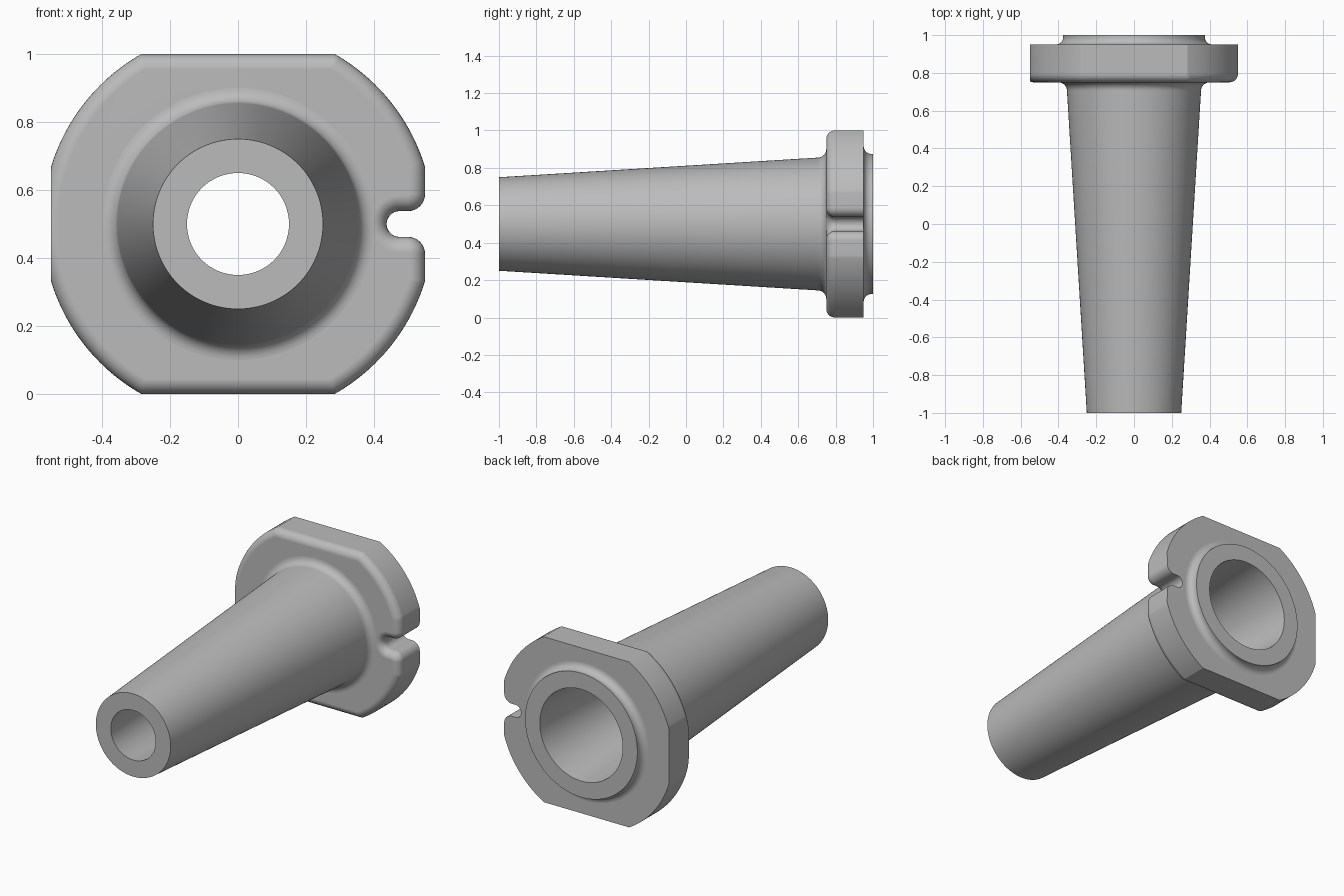
import bpy, bmesh
from math import sin, cos, pi, asin, acos, radians
from mathutils import Vector, Matrix

cube = bpy.data.objects.get("Cube")
if cube:
    bpy.data.objects.remove(cube)

AXIS_Z = 0.5                       # height of the nozzle axis
FRONT, BACK = 0.75, 0.95           # flange faces along y
R, FLAT_X, FLAT_Z = 0.575, 0.55, 0.5

metal = bpy.data.materials.new("plain grey")
metal.use_nodes = True
grey = (0.5, 0.5, 0.5, 1)
metal.diffuse_color = grey
metal.node_tree.nodes["Principled BSDF"].inputs["Base Color"].default_value = grey


def arc(cx, cy, r, start, end, n):
    return [(cx + r * cos(start + (end - start) * i / n),
             cy + r * sin(start + (end - start) * i / n)) for i in range(n + 1)]


def make_object(name, bm):
    bmesh.ops.recalc_face_normals(bm, faces=bm.faces)
    mesh = bpy.data.meshes.new(name)
    bm.to_mesh(mesh)
    bm.free()
    mesh.materials.append(metal)
    obj = bpy.data.objects.new(name, mesh)
    bpy.context.collection.objects.link(obj)
    return obj


def shade(obj):
    bpy.ops.object.select_all(action='DESELECT')
    obj.select_set(True)
    bpy.context.view_layer.objects.active = obj
    bpy.ops.object.shade_smooth_by_angle(angle=radians(28))
    mod = obj.modifiers.new("even shading", 'WEIGHTED_NORMAL')
    mod.keep_sharp = True


def lathe(name, profile, steps=128):
    """Revolve a closed (radius, y) profile around the nozzle axis."""
    bm = bmesh.new()
    vs = [bm.verts.new((r, y, AXIS_Z)) for r, y in profile]
    es = [bm.edges.new((a, b)) for a, b in zip(vs, vs[1:] + vs[:1])]
    bmesh.ops.spin(bm, geom=vs + es, cent=(0, 0, AXIS_Z), axis=(0, 1, 0),
                   angle=2 * pi, steps=steps, use_merge=True)
    bmesh.ops.remove_doubles(bm, verts=bm.verts, dist=1e-5)
    return make_object(name, bm)


# Tapered barrel with a tapered bore, filleted into both flange faces
profile = [(0.15, -1), (0.25, -1)]
profile += arc(0.4, 0.705, 0.045, pi, pi / 2, 8)
profile += [(0.4, FRONT + 0.01), (0.415, BACK - 0.01)]
profile += arc(0.415, 0.99, 0.04, -pi / 2, -pi, 8)
profile += [(0.375, 1), (0.277, 1)]
shade(lathe("tapered_barrel", profile))

# Flange outline: circle cut by flats, with a rounded key slot on the left
low, high = asin(1 / 6 / R), acos(0.2845 / R)
slot, mouth = 0.038, 0.05
upper = arc(0.475, 0, slot, pi, pi / 2, 8)
upper += arc(FLAT_X - mouth, slot + mouth, mouth, -pi / 2, 0, 8)
upper += arc(0, 0, R, low, high, 24)
upper += arc(0, 0, R, pi - high, pi, 36)
outline = upper + [(x, -z) for x, z in reversed(upper[1:-1])]

bm = bmesh.new()
front = bm.faces.new([bm.verts.new((x, FRONT, AXIS_Z + z)) for x, z in outline])
rim = list(front.edges)
ext = bmesh.ops.extrude_face_region(bm, geom=[front], use_keep_orig=True)
bmesh.ops.translate(bm, vec=(0, BACK - FRONT, 0),
                    verts=[g for g in ext["geom"] if isinstance(g, bmesh.types.BMVert)])
bmesh.ops.recalc_face_normals(bm, faces=bm.faces)

# Round the front rim, then slice the plain flat on the right
bmesh.ops.bevel(bm, geom=rim, offset=0.045, offset_type='OFFSET', segments=7,
                profile=0.5, affect='EDGES', clamp_overlap=False)
cut = bmesh.ops.bisect_plane(bm, geom=bm.verts[:] + bm.edges[:] + bm.faces[:],
                             plane_co=(-FLAT_X, 0, 0), plane_no=(-1, 0, 0), clear_outer=True)
bmesh.ops.holes_fill(bm, edges=[g for g in cut["geom_cut"] if isinstance(g, bmesh.types.BMEdge)])
flange = make_object("flange", bm)

# Open the flange for the bore, hidden inside the barrel wall
bm = bmesh.new()
bmesh.ops.create_cone(bm, cap_ends=True, segments=64, radius1=0.33, radius2=0.33, depth=1,
                      matrix=Matrix.Translation(Vector((0, BACK, AXIS_Z))) @ Matrix.Rotation(pi / 2, 4, 'X'))
cutter = make_object("bore_cutter", bm)
cutter.hide_render = True
mod = flange.modifiers.new("bore", 'BOOLEAN')
mod.operation, mod.solver, mod.object = 'DIFFERENCE', 'EXACT', cutter
bpy.context.view_layer.objects.active = flange
bpy.ops.object.modifier_apply(modifier=mod.name)
bpy.data.objects.remove(cutter)
shade(flange)
